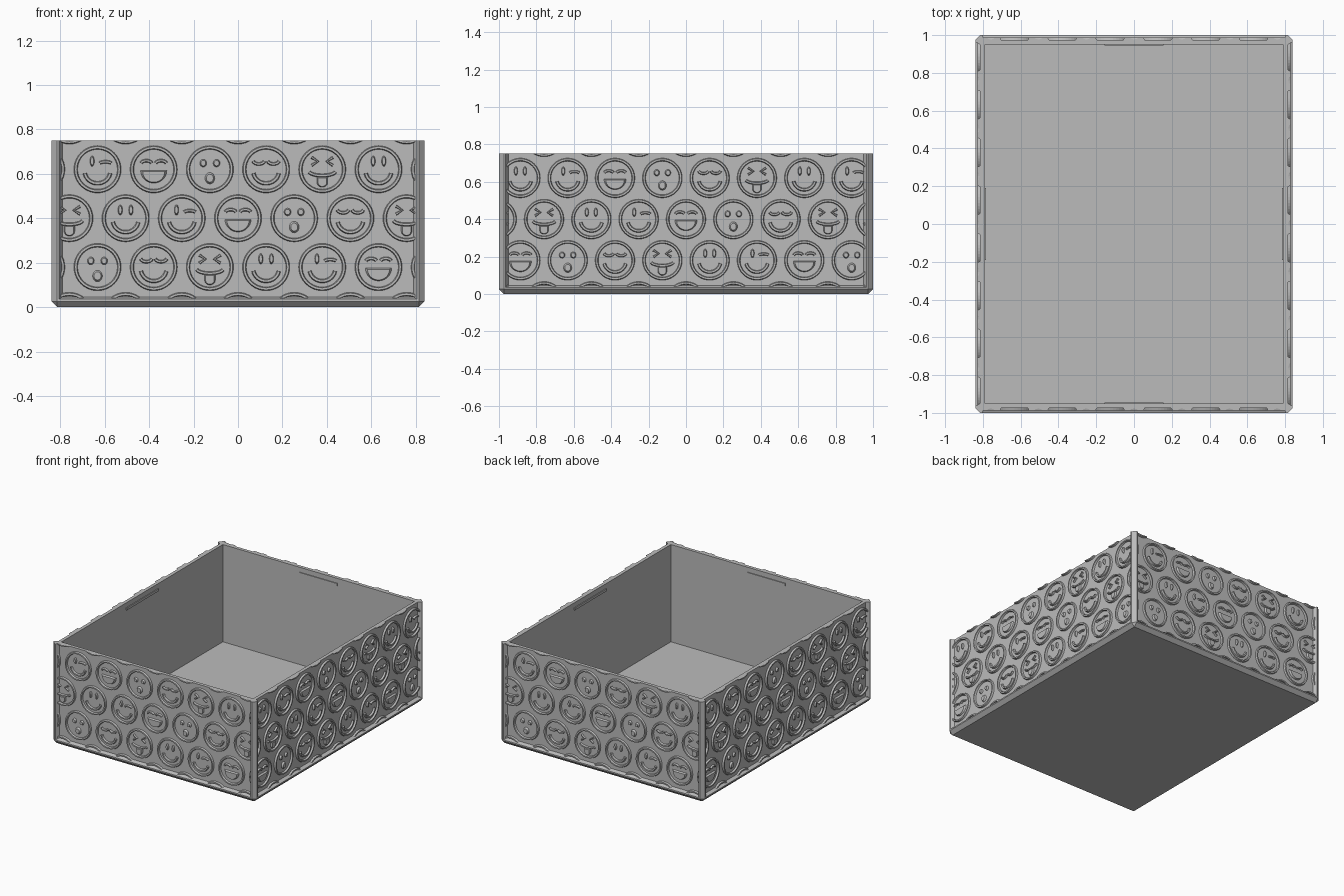
import bpy, bmesh, math
from mathutils import Vector, Matrix

cube = bpy.data.objects.get("Cube")
if cube:
    bpy.data.objects.remove(cube, do_unlink=True)

grey = bpy.data.materials.new("plain grey")
grey.use_nodes = True
grey.diffuse_color = (0.5, 0.5, 0.5, 1)
grey.node_tree.nodes["Principled BSDF"].inputs["Base Color"].default_value = (0.5, 0.5, 0.5, 1)

HX, HY, HEIGHT = 0.84, 1.0, 0.75      # outer half sizes and height
RECESS, WALL, RELIEF = 0.025, 0.05, 0.013
PITCH, ROW = 0.253, 0.22


def finish(bm, name):
    bmesh.ops.recalc_face_normals(bm, faces=bm.faces[:])
    mesh = bpy.data.meshes.new(name)
    bm.to_mesh(mesh)
    bm.free()
    mesh.materials.append(grey)
    ob = bpy.data.objects.new(name, mesh)
    bpy.context.collection.objects.link(ob)
    return ob


def box(name, size, centre):
    bm = bmesh.new()
    bmesh.ops.create_cube(bm, size=1)
    bmesh.ops.scale(bm, vec=size, verts=bm.verts)
    bmesh.ops.translate(bm, vec=centre, verts=bm.verts)
    return finish(bm, name)


def loft(bm, loops, closed=False):
    """Skin a row of equal loops; cap the ends unless the row is closed."""
    rows = [[bm.verts.new(p) for p in loop] for loop in loops]
    n = len(rows[0])
    for i in range(len(rows) if closed else len(rows) - 1):
        a, b = rows[i], rows[(i + 1) % len(rows)]
        for j in range(n):
            k = (j + 1) % n
            bm.faces.new((a[j], a[k], b[k], b[j]))
    if not closed:
        bm.faces.new(rows[0])
        bm.faces.new(rows[-1])


def at(p, h):
    return Vector((p.x, -h, p.y))


def stroke(bm, path, width, closed=False):
    """Raised line with sloped sides."""
    loops, n = [], len(path)
    for i, p in enumerate(path):
        ahead = path[(i + 1) % n] if closed else path[min(i + 1, n - 1)]
        behind = path[i - 1] if closed else path[max(i - 1, 0)]
        t = (ahead - behind).normalized()
        side = Vector((-t.y, t.x)) * width / 2
        loops.append([at(p - side, -0.004), at(p + side, -0.004),
                      at(p + side * 0.5, RELIEF), at(p - side * 0.5, RELIEF)])
    loft(bm, loops, closed)


def plateau(bm, pts, shrink=0.8):
    """Raised filled shape with sloped sides."""
    mid = sum(pts, Vector((0, 0))) / len(pts)
    loft(bm, [[at(p, -0.004) for p in pts],
              [at(mid + (p - mid) * shrink, RELIEF) for p in pts]])


def arc(c, rx, ry, start, end, n=12, whole=False):
    steps = n if whole else n - 1
    angles = [math.radians(start + (end - start) * i / steps) for i in range(n)]
    return [c + Vector((rx * math.cos(a), ry * math.sin(a))) for a in angles]


def face_badge(bm, c, kind):
    def off(x, y):
        return c + Vector((x, y))

    stroke(bm, arc(c, 0.098, 0.098, 0, 360, 40, True), 0.019, True)
    # smiling mouth shared by three of the faces
    if kind in ("smile", "wink", "relaxed"):
        stroke(bm, arc(off(0, -0.008), 0.058, 0.055, 190, 350, 14), 0.02)
    for s in (-1, 1):
        if kind == "smile" or (kind == "wink" and s < 0):
            plateau(bm, arc(off(s * 0.024, 0.037), 0.011, 0.026, 0, 360, 14, True), 0.65)
        elif kind == "wink":
            stroke(bm, arc(off(0.036, 0.026), 0.026, 0.008, 170, 10, 8), 0.017)
        elif kind == "grin":
            stroke(bm, arc(off(s * 0.033, 0.026), 0.024, 0.013, 170, 10, 8), 0.017)
        elif kind == "ooh":
            plateau(bm, arc(off(s * 0.03, 0.028), 0.017, 0.019, 0, 360, 16, True), 0.65)
        elif kind == "relaxed":
            stroke(bm, arc(off(s * 0.033, 0.04), 0.026, 0.016, 190, 350, 8), 0.017)
        else:
            stroke(bm, [off(s * 0.048, 0.054), off(s * 0.02, 0.036), off(s * 0.048, 0.018)], 0.015)
    if kind == "grin":
        plateau(bm, arc(off(0, -0.003), 0.062, 0.06, 180, 360, 16), 0.8)
    elif kind == "ooh":
        plateau(bm, arc(off(0, -0.04), 0.024, 0.028, 0, 360, 20, True), 0.65)
    elif kind == "tongue":
        stroke(bm, arc(off(0, -0.008), 0.06, 0.02, 190, 350, 12), 0.018)
        plateau(bm, [off(0.026, -0.03), off(-0.026, -0.03)]
                + arc(off(0, -0.058), 0.026, 0.024, 180, 360, 8), 0.75)


# Chamfered outer block
bm = bmesh.new()
bmesh.ops.create_cube(bm, size=1)
bmesh.ops.scale(bm, vec=(2 * HX, 2 * HY, HEIGHT), verts=bm.verts)
bmesh.ops.translate(bm, vec=(0, 0, HEIGHT / 2), verts=bm.verts)
edges = [e for e in bm.edges if min(v.co.z for v in e.verts) < 0.01]
bmesh.ops.bevel(bm, geom=edges, offset=0.026, segments=1, affect='EDGES')
body = finish(bm, "box_body")

# Hollow inside
cutters = [box("inside_cutter", (2 * (HX - WALL), 2 * (HY - WALL), 2), (0, 0, 1.025))]

kinds = ["wink", "grin", "ooh", "relaxed", "tongue", "smile"]
sides = [("front", HX, HY, 0), ("left", HY, HX, 1), ("back", HX, HY, 2), ("right", HY, HX, 3)]
for name, half, dist, turn in sides:
    place = Matrix.Rotation(turn * math.pi / 2, 4, 'Z') @ Matrix.Translation((0, RECESS - dist, 0))

    # Sunken panel with sloped border, open at the top
    bm = bmesh.new()
    loops = []
    for depth, grow in ((0, 0), (-0.05, 0.03)):
        w, low = half - 0.05 + grow, 0.046 - grow * 0.7
        loops.append([Vector((x, depth, z)) for x, z in ((-w, low), (w, low), (w, 1), (-w, 1))])
    loft(bm, loops)
    bm.transform(place)
    cutters.append(finish(bm, name + "_panel_cutter"))

    # Staggered rows of raised faces
    bm = bmesh.new()
    for row in range(5):
        shift = 3 if row % 2 == 0 else 2.5
        first = (0, 2, 4, 0, 2)[row]
        for k in range(-2, 10):
            u = (k - shift) * PITCH
            if abs(u) < half + 0.06:
                face_badge(bm, Vector((u, -0.04 + row * ROW)), kinds[(k + first) % 6])
    # Trim to the panel
    w = half - 0.042
    for co, no in (((w, 0, 0), (1, 0, 0)), ((-w, 0, 0), (-1, 0, 0)),
                   ((0, 0, HEIGHT), (0, 0, 1)), ((0, 0, 0.038), (0, 0, -1))):
        cut = bmesh.ops.bisect_plane(bm, geom=bm.verts[:] + bm.edges[:] + bm.faces[:],
                                     plane_co=co, plane_no=no, clear_outer=True)
        rim = [g for g in cut["geom_cut"] if isinstance(g, bmesh.types.BMEdge)]
        bmesh.ops.holes_fill(bm, edges=rim, sides=0)
    bm.transform(place)
    finish(bm, name + "_face_relief")

# Cut the body, then drop the cutters
for cutter in cutters:
    mod = body.modifiers.new("cut", 'BOOLEAN')
    mod.operation = 'DIFFERENCE'
    mod.solver = 'EXACT'
    mod.object = cutter
    cutter.hide_render = True
bpy.context.view_layer.objects.active = body
for mod in list(body.modifiers):
    bpy.ops.object.modifier_apply(modifier=mod.name)
for cutter in cutters:
    bpy.data.objects.remove(cutter, do_unlink=True)

# Thin catches inside the rim
for s, x_name, y_name in ((-1, "right", "front"), (1, "left", "back")):
    box(x_name + "_lid_catch", (0.012, 0.38, 0.018), (s * (HX - WALL), 0, 0.705))
    box(y_name + "_lid_catch", (0.31, 0.012, 0.018), (0, s * (HY - WALL), 0.705))
